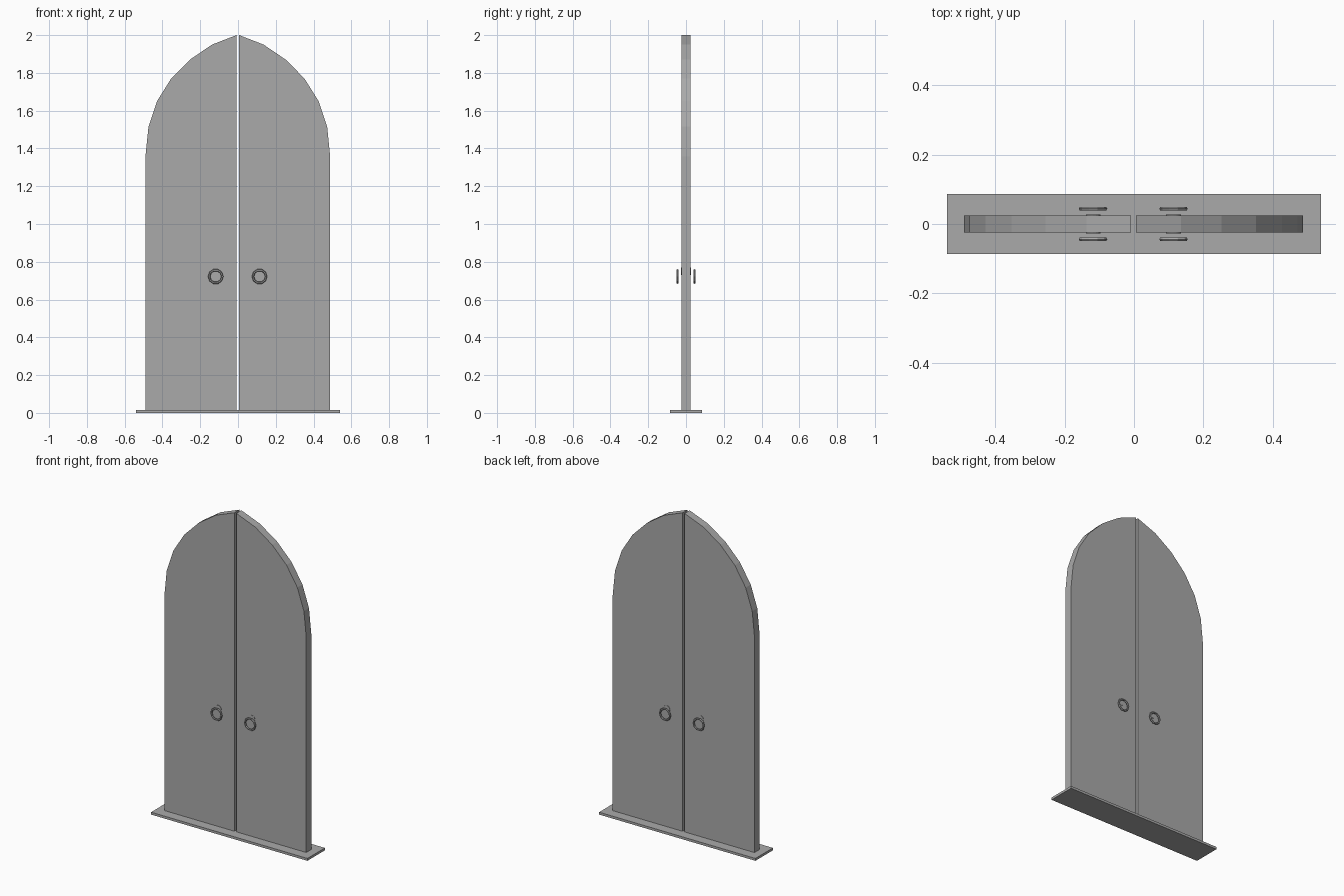
import bpy, bmesh
from math import pi
from mathutils import Matrix

cube = bpy.data.objects.get("Cube")
if cube:
    bpy.data.objects.remove(cube, do_unlink=True)

grey = bpy.data.materials.new("plain grey")
grey.use_nodes = True
colour = (0.4, 0.4, 0.4, 1)
grey.diffuse_color = colour
grey.node_tree.nodes["Principled BSDF"].inputs["Base Color"].default_value = colour


def finish(name, bm):
    bmesh.ops.recalc_face_normals(bm, faces=bm.faces)
    mesh = bpy.data.meshes.new(name)
    bm.to_mesh(mesh)
    bm.free()
    mesh.materials.append(grey)
    obj = bpy.data.objects.new(name, mesh)
    bpy.context.collection.objects.link(obj)
    return obj


# Threshold slab
SILL = 0.015
bm = bmesh.new()
bmesh.ops.create_cube(bm, size=1, matrix=Matrix.Translation((0, 0, SILL / 2))
                      @ Matrix.Diagonal((1.078, 0.172, SILL, 1)))
finish("threshold", bm)

# Half of the pointed arch, from the meeting edge to the hinge edge
HALF = 0.025
SHIFT = -0.001
ARCH = [(0.007, SILL), (0.007, 2.0), (0.136, 1.95), (0.254, 1.87), (0.353, 1.77),
        (0.428, 1.65), (0.473, 1.515), (0.489, 1.357), (0.489, SILL)]


def door_leaf(name, side):
    bm = bmesh.new()
    face = bm.faces.new([bm.verts.new((SHIFT + side * x, -HALF, z)) for x, z in ARCH])
    out = bmesh.ops.extrude_face_region(bm, geom=[face])
    moved = [v for v in out["geom"] if isinstance(v, bmesh.types.BMVert)]
    bmesh.ops.translate(bm, verts=moved, vec=(0, 2 * HALF, 0))
    finish(name, bm)


# Ring pull and its thin round mounting plate
def ring_pull(name, x, front):
    bpy.ops.mesh.primitive_torus_add(
        major_segments=10, minor_segments=6, major_radius=0.035, minor_radius=0.006,
        location=(x, front * 0.044, 0.722), rotation=(pi / 2, 0, 0))
    ring = bpy.context.object
    ring.name = name + "_ring"
    ring.data.materials.append(grey)
    bpy.ops.object.shade_smooth_by_angle()

    bm = bmesh.new()
    bmesh.ops.create_cone(bm, cap_ends=True, segments=16, radius1=0.021, radius2=0.021,
                          depth=0.004, matrix=Matrix.Translation((x, front * HALF, 0.75))
                          @ Matrix.Rotation(pi / 2, 4, "X"))
    finish(name + "_plate", bm)


for side, label in ((1, "left"), (-1, "right")):
    door_leaf(label + "_door", side)
    for front, face_name in ((-1, "front"), (1, "back")):
        ring_pull(f"{label}_{face_name}_handle", SHIFT * 2 + side * 0.116, front)
